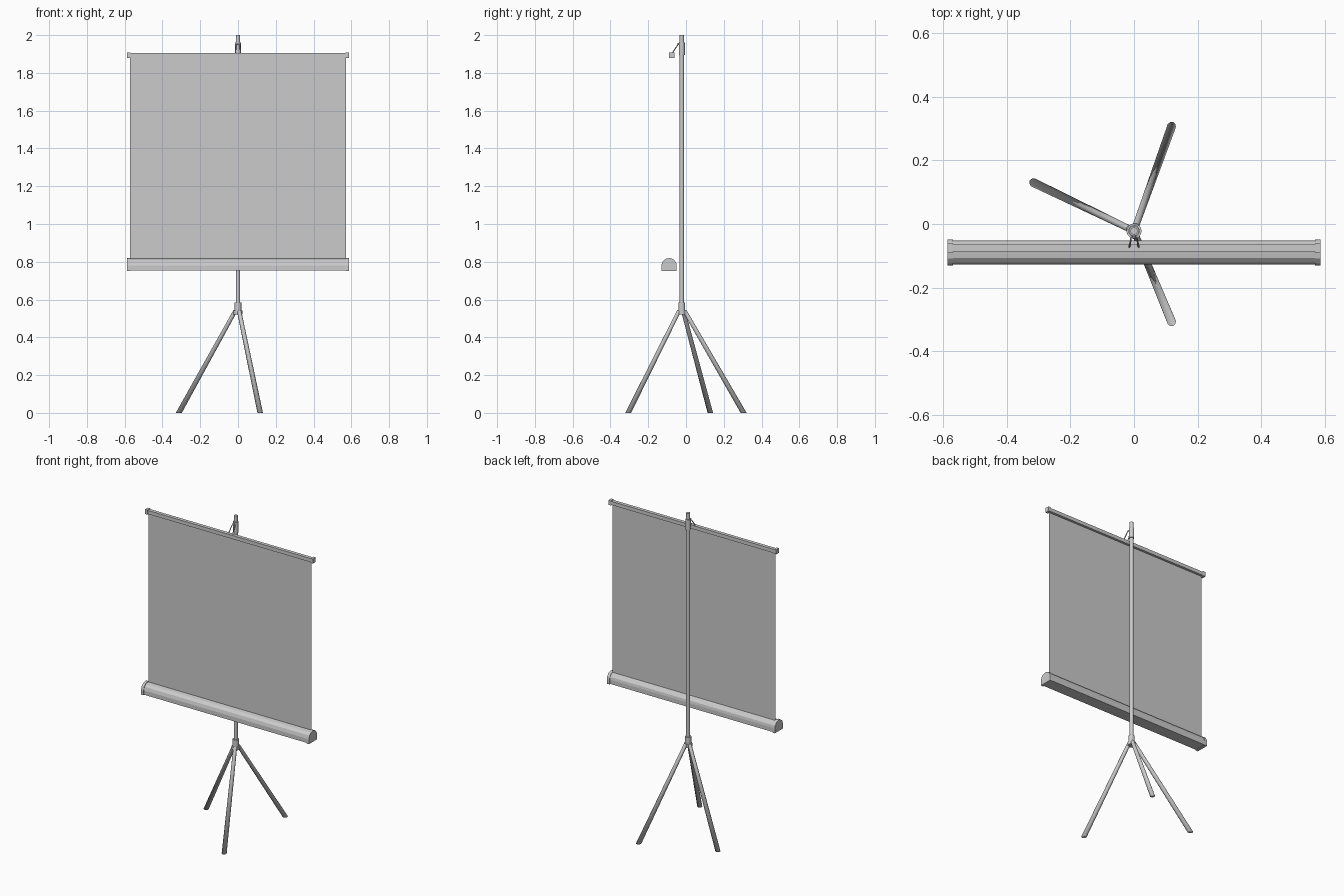
import bpy, bmesh, math
from mathutils import Vector

if "Cube" in bpy.data.objects:
    bpy.data.objects.remove(bpy.data.objects["Cube"])

POLE_Y = -0.022


def add_object(name, bm, smooth=False):
    bmesh.ops.recalc_face_normals(bm, faces=bm.faces)
    mesh = bpy.data.meshes.new(name)
    bm.to_mesh(mesh)
    bm.free()
    ob = bpy.data.objects.new(name, mesh)
    bpy.context.collection.objects.link(ob)
    if smooth:
        bpy.ops.object.select_all(action='DESELECT')
        ob.select_set(True)
        bpy.context.view_layer.objects.active = ob
        bpy.ops.object.shade_smooth_by_angle(angle=math.radians(40))
    return ob


def rod(name, a, b, r1, r2=None, sides=12):
    a, b = Vector(a), Vector(b)
    bm = bmesh.new()
    bmesh.ops.create_cone(bm, cap_ends=True, segments=sides, radius1=r1,
                          radius2=r1 if r2 is None else r2, depth=(b - a).length)
    ob = add_object(name, bm, smooth=True)
    ob.location = (a + b) / 2
    ob.rotation_euler = (b - a).to_track_quat('Z', 'Y').to_euler()
    return ob


def extrude_x(name, profile, x0, x1):
    """Extrude a (y, z) profile along x."""
    bm = bmesh.new()
    face = bm.faces.new([bm.verts.new((x0, y, z)) for y, z in profile])
    res = bmesh.ops.extrude_face_region(bm, geom=[face])
    verts = [v for v in res['geom'] if isinstance(v, bmesh.types.BMVert)]
    bmesh.ops.translate(bm, verts=verts, vec=(x1 - x0, 0, 0))
    return add_object(name, bm)


def grow(profile, d):
    """Scale a profile outward by about d around its middle."""
    ys, zs = [p[0] for p in profile], [p[1] for p in profile]
    cy, cz = (min(ys) + max(ys)) / 2, (min(zs) + max(zs)) / 2
    sy = 1 + 2 * d / (max(ys) - min(ys))
    sz = 1 + 2 * d / (max(zs) - min(zs))
    return [(cy + (y - cy) * sy, cz + (z - cz) * sz) for y, z in profile]


# Centre pole with its collars
def vertical(name, z0, z1, r, sides=16):
    rod(name, (0, POLE_Y, z0), (0, POLE_Y, z1), r, sides=sides)


vertical("pole", 0.53, 1.92, 0.0115)
vertical("pole_tip", 1.95, 2.0, 0.0115)
vertical("top_slider", 1.895, 1.962, 0.0155)
vertical("tripod_collar", 0.54, 0.585, 0.018)
vertical("tripod_hub", 0.522, 0.542, 0.024, sides=12)

# Tripod legs, widening to the feet, cut flat at the floor
for i, (fx, fy) in enumerate([(0.12, 0.312), (-0.32, 0.132), (0.12, -0.312)]):
    foot = Vector((fx, fy, -0.012))
    flat = Vector((fx, fy - POLE_Y, 0)).normalized()
    top = Vector((0, POLE_Y, 0.54)) + flat * 0.016
    leg = rod(f"leg_{i + 1}", foot, top, 0.0145, 0.011, sides=10)
    bm = bmesh.new()
    bm.from_mesh(leg.data)
    inv = leg.matrix_basis.inverted()
    down = inv.to_3x3() @ Vector((0, 0, -1))
    cut = bmesh.ops.bisect_plane(bm, geom=bm.verts[:] + bm.edges[:] + bm.faces[:],
                                 plane_co=inv @ Vector((fx, fy, 0)), plane_no=down,
                                 clear_outer=True)
    edges = [e for e in cut['geom_cut'] if isinstance(e, bmesh.types.BMEdge)]
    bmesh.ops.holes_fill(bm, edges=edges)
    bm.to_mesh(leg.data)
    bm.free()

# Roller housing: flat bottom and faceted dome
housing = [(-0.128, 0.753), (-0.128, 0.78), (-0.122, 0.8), (-0.107, 0.813),
           (-0.085, 0.817), (-0.067, 0.81), (-0.055, 0.795), (-0.052, 0.78),
           (-0.052, 0.753)]
extrude_x("roller_housing", housing, -0.572, 0.572)

# Top bar
bar = [(-0.087, 1.881), (-0.087, 1.904), (-0.065, 1.904), (-0.065, 1.881)]
extrude_x("top_bar", bar, -0.572, 0.572)

# End caps on both bars
for side, s in (("left", -1), ("right", 1)):
    extrude_x(f"housing_cap_{side}", grow(housing, 0.003), s * 0.57, s * 0.588)
    extrude_x(f"bar_cap_{side}", grow(bar, 0.003), s * 0.57, s * 0.588)

# Screen sheet
bm = bmesh.new()
bm.faces.new([bm.verts.new((x, -0.08, z)) for x, z in
              [(-0.571, 0.81), (0.571, 0.81), (0.571, 1.89), (-0.571, 1.89)]])
add_object("screen", bm)

# Wire hanger from slider to top bar
curve = bpy.data.curves.new("hanger", 'CURVE')
curve.dimensions = '3D'
curve.bevel_depth = 0.003
curve.bevel_resolution = 1
curve.use_fill_caps = True
path = [(-0.015, -0.074, 1.9), (-0.013, -0.066, 1.915), (-0.009, -0.042, 1.95),
        (0.009, -0.042, 1.95), (0.013, -0.066, 1.915), (0.015, -0.074, 1.9)]
spline = curve.splines.new('POLY')
spline.points.add(len(path) - 1)
for p, co in zip(spline.points, path):
    p.co = (*co, 1)
bpy.context.collection.objects.link(bpy.data.objects.new("hanger_wire", curve))
rod("hanger_peg", (0, POLE_Y, 1.945), (0, -0.046, 1.955), 0.005, sides=8)
